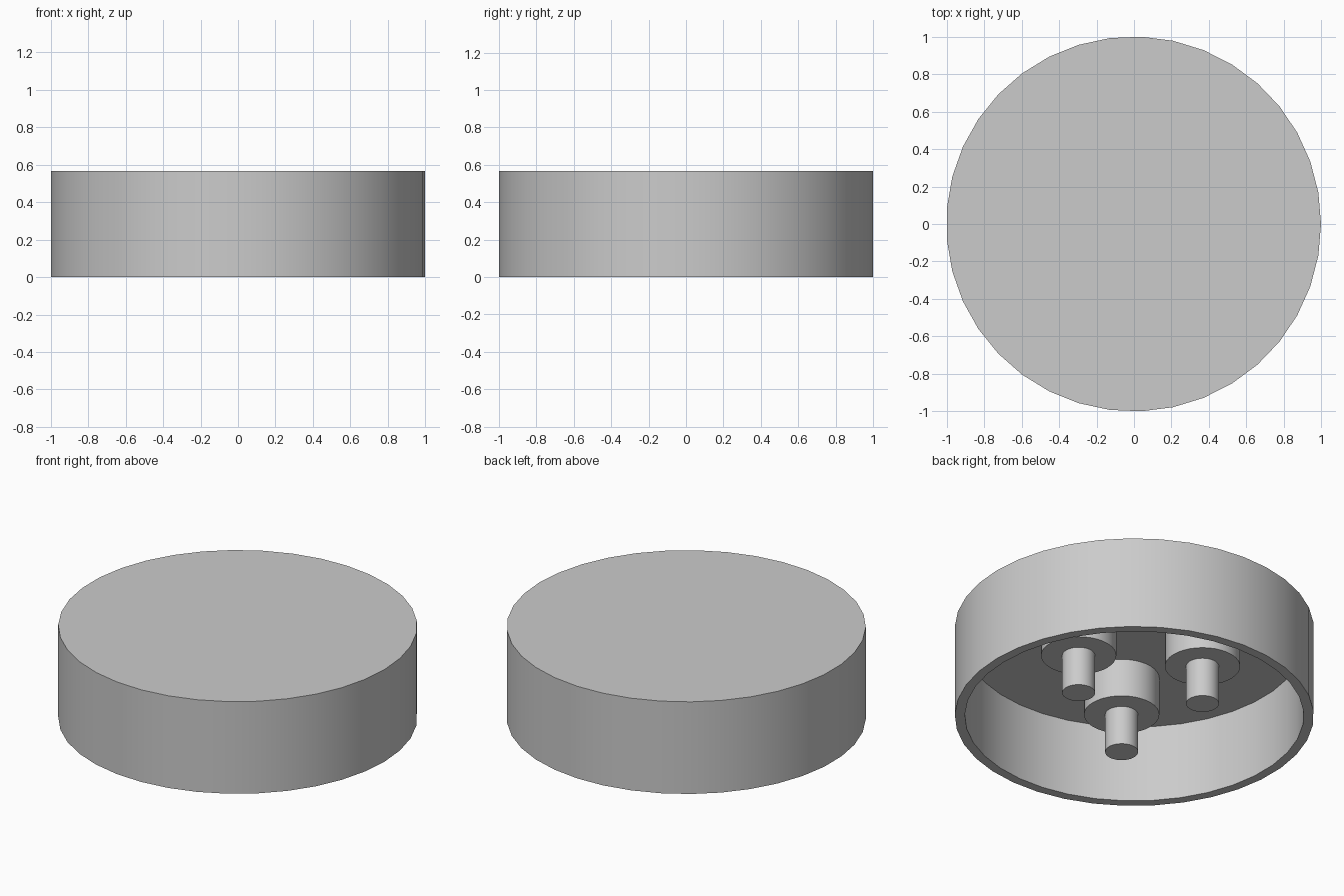
import bpy, bmesh, math

cube = bpy.data.objects.get("Cube")
if cube:
    bpy.data.objects.remove(cube, do_unlink=True)

# Material
grey = bpy.data.materials.new("plain grey")
grey.use_nodes = True
color = (0.6, 0.6, 0.6, 1.0)
grey.diffuse_color = color
grey.node_tree.nodes["Principled BSDF"].inputs["Base Color"].default_value = color

CENTRE_X = -0.002
CEILING = 0.475
HEIGHT = 0.567


def revolve(name, profile, sides, location):
    """Turn (radius, z) points around z and cap the first and last rings."""
    bm = bmesh.new()
    rings = []
    for r, z in profile:
        rings.append([bm.verts.new((r * math.cos(math.tau * i / sides),
                                    r * math.sin(math.tau * i / sides), z))
                      for i in range(sides)])
    for low, high in zip(rings, rings[1:]):
        for i in range(sides):
            j = (i + 1) % sides
            bm.faces.new((low[i], low[j], high[j], high[i]))
    bm.faces.new(rings[0])
    bm.faces.new(rings[-1])
    bmesh.ops.recalc_face_normals(bm, faces=bm.faces)
    mesh = bpy.data.meshes.new(name)
    bm.to_mesh(mesh)
    bm.free()
    mesh.materials.append(grey)
    obj = bpy.data.objects.new(name, mesh)
    obj.location = location
    bpy.context.collection.objects.link(obj)
    bpy.ops.object.select_all(action='DESELECT')
    obj.select_set(True)
    bpy.context.view_layer.objects.active = obj
    bpy.ops.object.shade_smooth_by_angle(angle=math.radians(30))
    return obj


# Hollow round cap, open underneath
revolve("cap_shell",
        [(1.001, HEIGHT), (1.001, 0), (0.945, 0), (0.945, CEILING)],
        37, (CENTRE_X, 0, 0))

# Three stepped posts hanging from the ceiling down to the rim level
for n in range(3):
    angle = math.tau * n / 3
    revolve(f"stepped_post_{n + 1}",
            [(0.21, CEILING + 0.01), (0.21, 0.24), (0.092, 0.24), (0.092, 0)],
            36, (CENTRE_X + 0.405 * math.cos(angle), 0.405 * math.sin(angle), 0))
